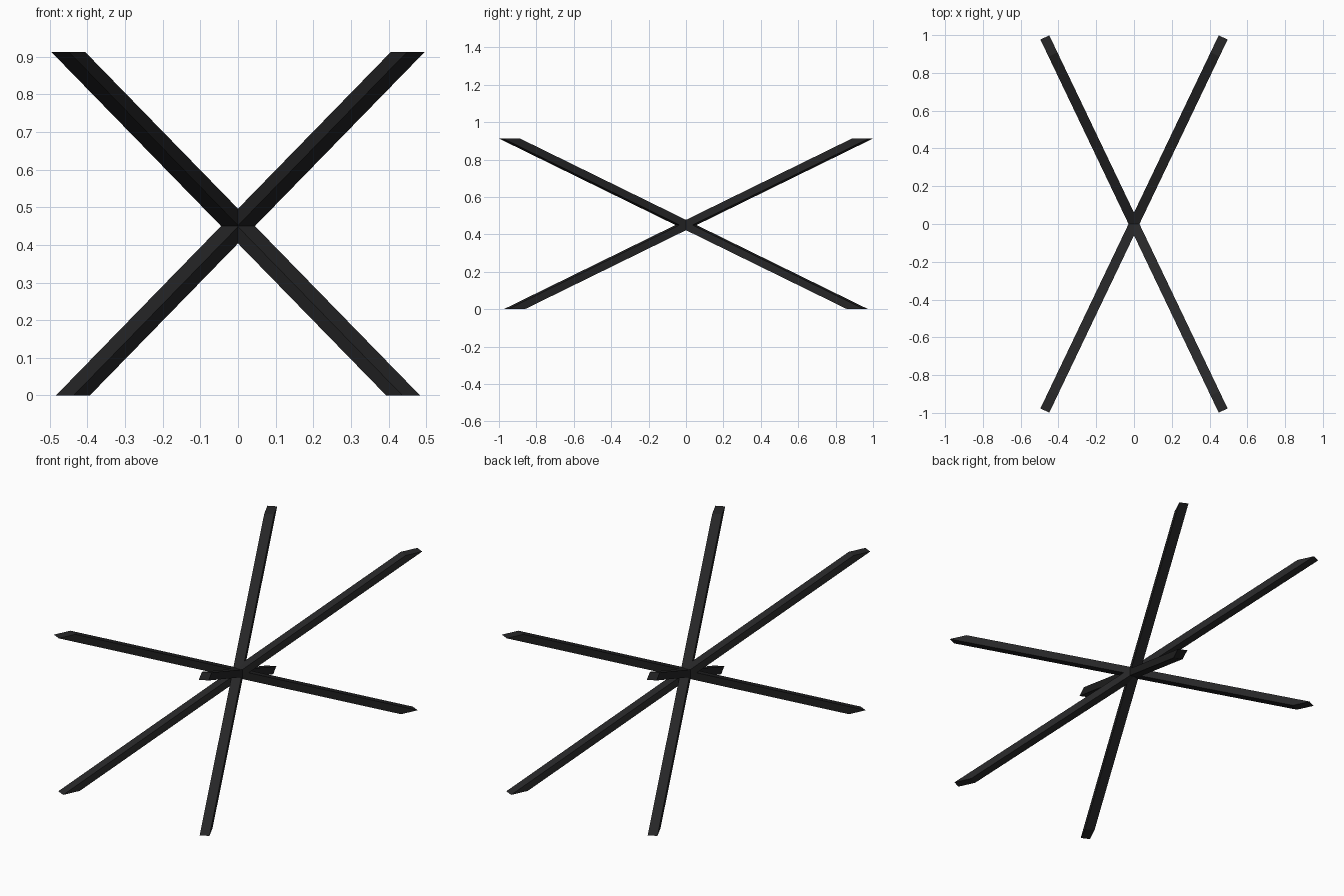
import bpy, bmesh
from mathutils import Matrix, Vector

if "Cube" in bpy.data.objects:
    bpy.data.objects.remove(bpy.data.objects["Cube"])

HEIGHT = 0.912      # overall height
CROSS_Z = 0.45      # height where all bars cross
SLOPE = Vector((0.975, 2.04, 1.0))  # run in x, y per unit of height
WIDTH = 0.052       # horizontal width of a bar
CUT = 0.1           # length of the level end cut

black = bpy.data.materials.new("black_metal")
black.diffuse_color = (0.02, 0.02, 0.021, 1)
black.use_nodes = True
black.node_tree.nodes["Principled BSDF"].inputs["Base Color"].default_value = black.diffuse_color


def diagonal_bar(name, sx, sy):
    """Straight bar through the crossing point with level-cut ends."""
    axis = Vector((SLOPE.x * sx, SLOPE.y * sy, 1.0))
    along = Vector((axis.x, axis.y, 0)).normalized()
    side = Vector((-along.y, along.x, 0))
    centre = Vector((0, 0, CROSS_Z)) + axis * (HEIGHT / 2 - CROSS_Z)
    shear = Matrix((side * WIDTH, along * CUT, axis * HEIGHT)).transposed().to_4x4()
    bm = bmesh.new()
    bmesh.ops.create_cube(bm, size=1, matrix=Matrix.Translation(centre) @ shear)
    bmesh.ops.recalc_face_normals(bm, faces=bm.faces)
    mesh = bpy.data.meshes.new(name)
    bm.to_mesh(mesh)
    bm.free()
    mesh.materials.append(black)
    bpy.context.collection.objects.link(bpy.data.objects.new(name, mesh))


# Four bars along the body diagonals, named by their upper end
for x_name, sx in (("left", -1), ("right", 1)):
    for y_name, sy in (("front", -1), ("back", 1)):
        diagonal_bar(f"{y_name}_{x_name}_bar", sx, sy)
